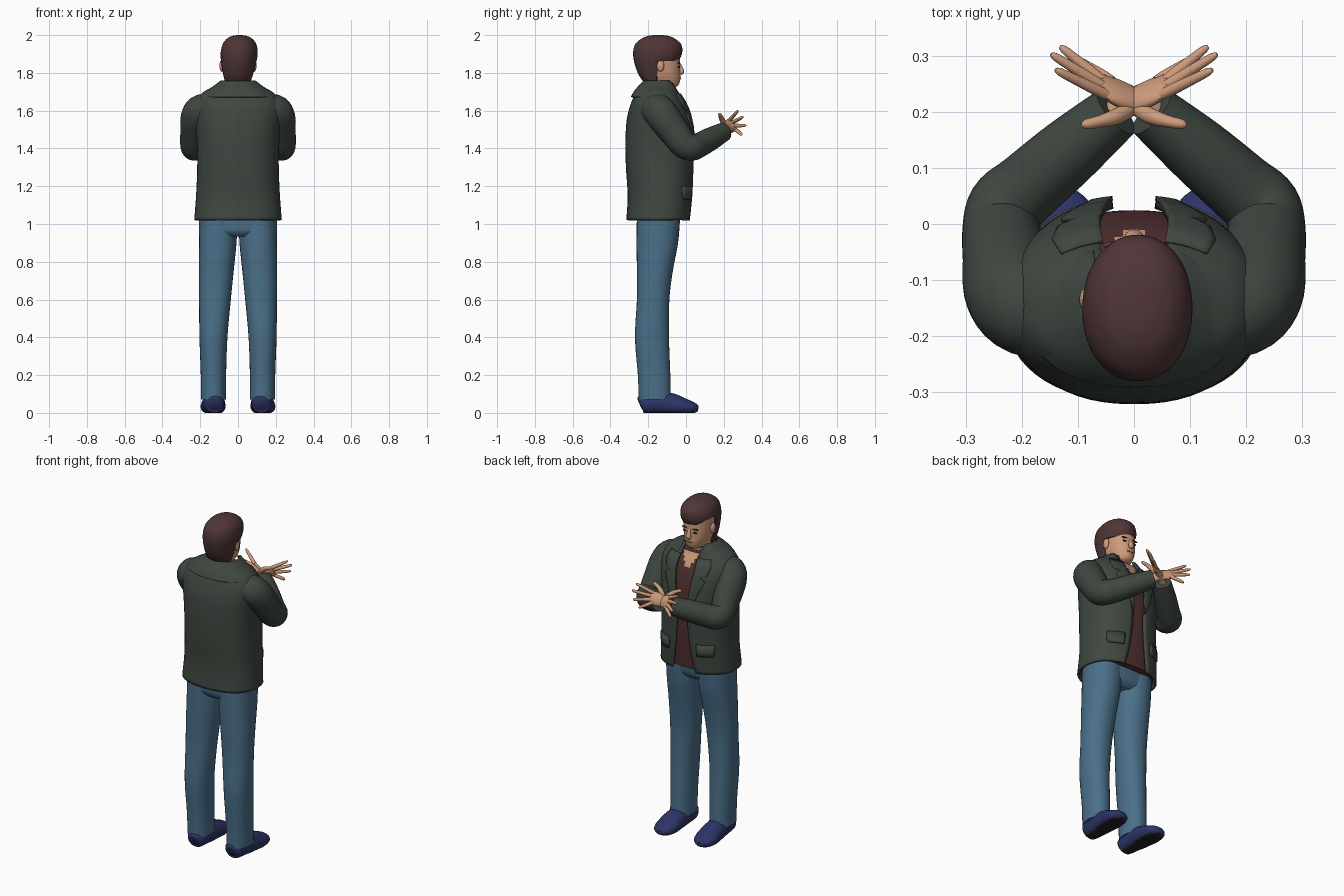
import bpy, bmesh, math
from mathutils import Vector

if "Cube" in bpy.data.objects:
    bpy.data.objects.remove(bpy.data.objects["Cube"])

def mat(name, rgb):
    m = bpy.data.materials.new(name)
    m.diffuse_color = (*rgb, 1)
    m.use_nodes = True
    m.node_tree.nodes["Principled BSDF"].inputs["Base Color"].default_value = m.diffuse_color
    return m

JACKET = mat("dark green cloth", (0.050, 0.064, 0.052))
JEANS = mat("blue denim", (0.070, 0.160, 0.250))
HAIR = mat("dark brown hair", (0.080, 0.036, 0.038))
SKIN = mat("skin", (0.62, 0.33, 0.20))
SHIRT = mat("maroon shirt", (0.085, 0.030, 0.030))
SHOE = mat("navy shoe", (0.026, 0.034, 0.135))
SOLE = mat("dark sole", (0.015, 0.015, 0.018))
LIP = mat("lips", (0.36, 0.15, 0.11))

def smooth(rows, k=5):
    """Catmull-Rom resampling of a list of number tuples."""
    out = []
    for i in range(len(rows) - 1):
        a, b, c, d = (rows[max(0, min(len(rows) - 1, i + o))] for o in (-1, 0, 1, 2))
        for j in range(k):
            t = j / k
            out.append(tuple(0.5 * (2*q + (r-p)*t + (2*p-5*q+4*r-s)*t*t + (3*q-p-3*r+s)*t**3)
                             for p, q, r, s in zip(a, b, c, d)))
    return out + [tuple(rows[-1])]

def skin_rings(name, rings, mats, closed=True, caps=True, rule=None, thick=0, clamp=None):
    """Join rings of points with quads and make an object."""
    bm = bmesh.new()
    vs = [[bm.verts.new(clamp(p) if clamp else p) for p in r] for r in rings]
    n = len(rings[0])
    for a, b in zip(vs, vs[1:]):
        for i in range(n if closed else n - 1):
            j = (i + 1) % n
            bm.faces.new((a[i], a[j], b[j], b[i]))
    if closed and caps:
        bm.faces.new(vs[0])
        bm.faces.new(vs[-1])
    bmesh.ops.recalc_face_normals(bm, faces=bm.faces)
    if rule:
        for f in bm.faces:
            f.material_index = rule(f.calc_center_median())
    me = bpy.data.meshes.new(name)
    bm.to_mesh(me)
    bm.free()
    for m in mats:
        me.materials.append(m)
    ob = bpy.data.objects.new(name, me)
    bpy.context.collection.objects.link(ob)
    if thick:
        s = ob.modifiers.new("thickness", 'SOLIDIFY')
        s.thickness, s.offset = thick, 0
    bpy.ops.object.select_all(action='DESELECT')
    ob.select_set(True)
    bpy.context.view_layer.objects.active = ob
    bpy.ops.object.shade_smooth_by_angle(angle=math.radians(50))
    return ob

def spow(v, e):
    return math.copysign(abs(v) ** e, v)

def level(row, n=2.3, count=40, gap=None):
    """Horizontal superellipse ring from (z, back y, front y, half width, centre x)."""
    z, yb, yf, hx, cx = (tuple(row) + (0,))[:5]
    cy, ry = (yb + yf) / 2, (yf - yb) / 2
    if gap is None:
        angs = [2 * math.pi * i / count for i in range(count)]
    else:
        t0 = math.acos(min(1, gap / hx) ** (n / 2))
        angs = [t0 - (math.pi + 2 * t0) * i / count for i in range(count + 1)]
    return [Vector((cx + hx * spow(math.cos(t), 2/n), cy + ry * spow(math.sin(t), 2/n), z)) for t in angs]

def tube(name, secs, m, ref, side=1, count=16, k=4, **kw):
    """Swept tube; secs are (x, y, z, radius along ref, other radius)."""
    rows = smooth(secs, k)
    pts = [Vector(r[:3]) for r in rows]
    rings = []
    for i, r in enumerate(rows):
        t = (pts[min(i + 1, len(pts) - 1)] - pts[max(i - 1, 0)]).normalized()
        a = (Vector(ref) - t * t.dot(Vector(ref))).normalized()
        b = t.cross(a)
        ring = [pts[i] + a * r[3] * math.cos(q) + b * r[4] * math.sin(q)
                for q in (2 * math.pi * j / count for j in range(count))]
        rings.append([Vector((p.x * side, p.y, p.z)) for p in ring])
    return skin_rings(name, rings, m, **kw)

def blob(name, loc, size, m):
    rows = [(loc[2] + size[2] * math.sin(a), loc[1] - size[1] * math.cos(a),
             loc[1] + size[1] * math.cos(a), size[0] * math.cos(a), loc[0])
            for a in (math.pi * (i / 8 - 0.5) * 0.98 for i in range(9))]
    return skin_rings(name, [level(r, 2, 16) for r in rows], [m])

# Jacket body, open at the front: z, back y, front y, half width, opening
TORSO = [(1.02, -.31, .02, .226, .075), (1.15, -.303, .03, .216, .052), (1.30, -.312, .035, .21, .038),
         (1.43, -.315, .038, .212, .042), (1.55, -.308, .024, .222, .055), (1.63, -.288, -.002, .222, .065),
         (1.685, -.265, -.035, .19, .06), (1.72, -.243, -.055, .135, .055), (1.742, -.225, -.065, .10, .05)]
BODY = smooth(TORSO)
skin_rings("jacket_body", [level(r[:4], gap=r[4], count=56) for r in BODY], [JACKET], closed=False, thick=.012)

# Shirt inside the jacket with an open neck showing skin
inner = [(r[0] + .012, r[1] + .014, r[2] - .014, r[3] - .014) for r in BODY if r[0] < 1.70]
skin_rings("shirt", [level(r, count=96) for r in inner], [SHIRT, SKIN],
           rule=lambda c: int(c.y > -.1 and c.z > 1.61 + abs(c.x) * 1.8))

# Turned-down collar around the back of the neck
collar = [(1.672, -.287, -.035, .185), (1.705, -.268, -.042, .155), (1.738, -.238, -.055, .112), (1.755, -.222, -.065, .09)]
skin_rings("collar", [level(r, gap=.07) for r in smooth(collar)], [JACKET], closed=False, thick=.01)

def plate(name, rows, side, off=.01):
    """Thin panel laid on the jacket front; rows are (z, inner x, outer x)."""
    rings = []
    for z, x0, x1 in rows:
        i = max(j for j, r in enumerate(BODY[:-1]) if r[0] <= z)
        a, b = BODY[i], BODY[i + 1]
        f = (z - a[0]) / (b[0] - a[0])
        yb, yf, hx = (a[q] + (b[q] - a[q]) * f for q in (1, 2, 3))
        ring = []
        for j in range(7):
            x = x0 + (x1 - x0) * j / 6
            y = (yb + yf) / 2 + (yf - yb) / 2 * max(0, 1 - (x / hx) ** 2.3) ** (1 / 2.3)
            ring.append(Vector((x * side, y + off, z)))
        rings.append(ring)
    skin_rings(name, rings, [JACKET], closed=False, thick=.008)

SLEEVE = [(.13, -.15, 1.595, .085, .09), (.19, -.147, 1.60, .088, .088), (.219, -.115, 1.56, .087, .085),
          (.230, -.06, 1.485, .08, .076), (.236, -.012, 1.422, .073, .07), (.228, .03, 1.405, .070, .068),
          (.19, .065, 1.415, .066, .064), (.115, .13, 1.45, .061, .06), (.032, .2, 1.488, .05, .05)]
LEG = [(.07, -.25, -.08, .066, .13), (.2, -.255, -.083, .067, .13), (.4, -.27, -.09, .074, .13),
       (.6, -.26, -.088, .084, .122), (.75, -.26, -.07, .092, .115), (.9, -.262, -.042, .099, .107),
       (1.05, -.26, -.03, .103, .104)]
FOOT = [(.125, -.245, .045, .03, .03), (.125, -.225, .05, .052, .05), (.127, -.15, .05, .058, .058),
        (.13, -.08, .045, .06, .062), (.132, -.01, .032, .045, .066), (.133, .04, .026, .03, .052),
        (.133, .065, .022, .014, .022)]
FINGERS = {"index_finger": ((-.055, .233, 1.552), (-.14, .275, 1.60)),
           "middle_finger": ((-.06, .248, 1.538), (-.148, .303, 1.568)),
           "ring_finger": ((-.058, .257, 1.52), (-.132, .317, 1.522)),
           "little_finger": ((-.048, .26, 1.502), (-.107, .296, 1.472))}

for s, tag in ((1, "right"), (-1, "left")):
    # Lapels and pocket flaps
    plate(tag + "_lapel", [(1.36, .038, .042), (1.44, .04, .075), (1.52, .048, .105), (1.575, .055, .13),
                           (1.60, .058, .10), (1.61, .06, .135), (1.65, .06, .145), (1.69, .055, .13)], s)
    plate(tag + "_pocket_flap", [(1.13, .095, .17), (1.15, .09, .178), (1.20, .09, .178)], s)
    # Sleeve bent forward across the body
    tube(tag + "_sleeve", SLEEVE, [JACKET], (0, 0, 1), s, 24, 5)
    # Hand with spread fingers crossing the middle
    tube(tag + "_palm", [(.05, .19, 1.482, .026, .022), (.01, .215, 1.503, .03, .02), (-.03, .234, 1.52, .038, .017),
                         (-.06, .249, 1.528, .034, .012), (-.066, .252, 1.53, .022, .006)],
         [SKIN], (-.01, -.025, .055), s)
    for fname, (a, b) in FINGERS.items():
        a, b = Vector(a), Vector(b)
        secs = [(*a.lerp(b, t), r, r) for t, r in ((-.15, .009), (.1, .0105), (.5, .0095), (.9, .0075), (1, .003))]
        tube(f"{tag}_{fname}", secs, [SKIN], (0, 0, 1), s, 10, 2)
    tube(tag + "_thumb", [(.0, .21, 1.515, .014, .014), (-.03, .192, 1.55, .015, .014), (-.06, .183, 1.57, .011, .011),
                          (-.085, .178, 1.58, .009, .009), (-.094, .178, 1.582, .003, .003)],
         [SKIN], (0, 1, 0), s, 10, 3)
    # Trouser leg
    skin_rings(tag + "_trouser_leg", [level((*r[:4], r[4] * s), 2.15, 32) for r in smooth(LEG)], [JEANS])
    # Shoe with flat sole
    tube(tag + "_shoe", FOOT, [SHOE, SOLE], (0, 0, 1), s, 28, 4, rule=lambda c: int(c.z < .006),
         clamp=lambda p: Vector((p.x, p.y, max(p.z, 0))))
    # Ear, eye and brow
    blob(tag + "_ear", (s * .086, -.135, 1.838), (.012, .02, .032), SKIN)
    blob(tag + "_eye", (s * .033, -.038, 1.832), (.013, .006, .005), SOLE)
    blob(tag + "_brow", (s * .034, -.038, 1.852), (.021, .008, .004), HAIR)

# Hips joining the legs
skin_rings("hips", [level(r, 2.6) for r in smooth([(.935, -.235, -.07, .14), (.97, -.258, -.042, .195),
                                                    (1.06, -.258, -.03, .205)])], [JEANS])

# Neck, head, nose and mouth
tube("neck", [(0, -.15, 1.62, .068, .068), (0, -.145, 1.70, .064, .062), (0, -.14, 1.80, .06, .062)], [SKIN], (0, 1, 0))
HEAD = [(1.722, -.16, -.06, .03), (1.735, -.19, -.04, .05), (1.765, -.215, -.03, .064), (1.80, -.235, -.03, .076),
        (1.86, -.25, -.031, .083), (1.92, -.25, -.04, .082), (1.965, -.22, -.08, .055), (1.975, -.18, -.12, .02)]
skin_rings("head", [level(r, 2.15) for r in smooth(HEAD)], [SKIN])
tube("nose", [(0, -.036, 1.85, .006, .008), (0, -.027, 1.825, .011, .011), (0, -.023, 1.805, .013, .017),
              (0, -.03, 1.793, .006, .01)], [SKIN], (0, 1, 0), count=12)
blob("mouth", (0, -.033, 1.772), (.023, .006, .005), LIP)

# Hair cap: full at the back, cut to a sweeping fringe at the front
CAP = [(1.73, -.205, -.11, .06, 0), (1.78, -.245, -.10, .076, 0), (1.84, -.27, -.055, .09, .003),
       (1.90, -.28, -.022, .098, .006), (1.95, -.27, -.025, .09, .008), (1.982, -.235, -.06, .066, .008),
       (1.996, -.20, -.095, .036, .008), (2.0, -.17, -.13, .01, .008)]
def fringe(p):
    if p.y > -.15:
        p.z = max(p.z, 1.862 + max(0, -.01 - p.x) * .6)
    return p
skin_rings("hair", [level(r, 2.1, 56) for r in smooth(CAP, 6)], [HAIR], clamp=fringe)
